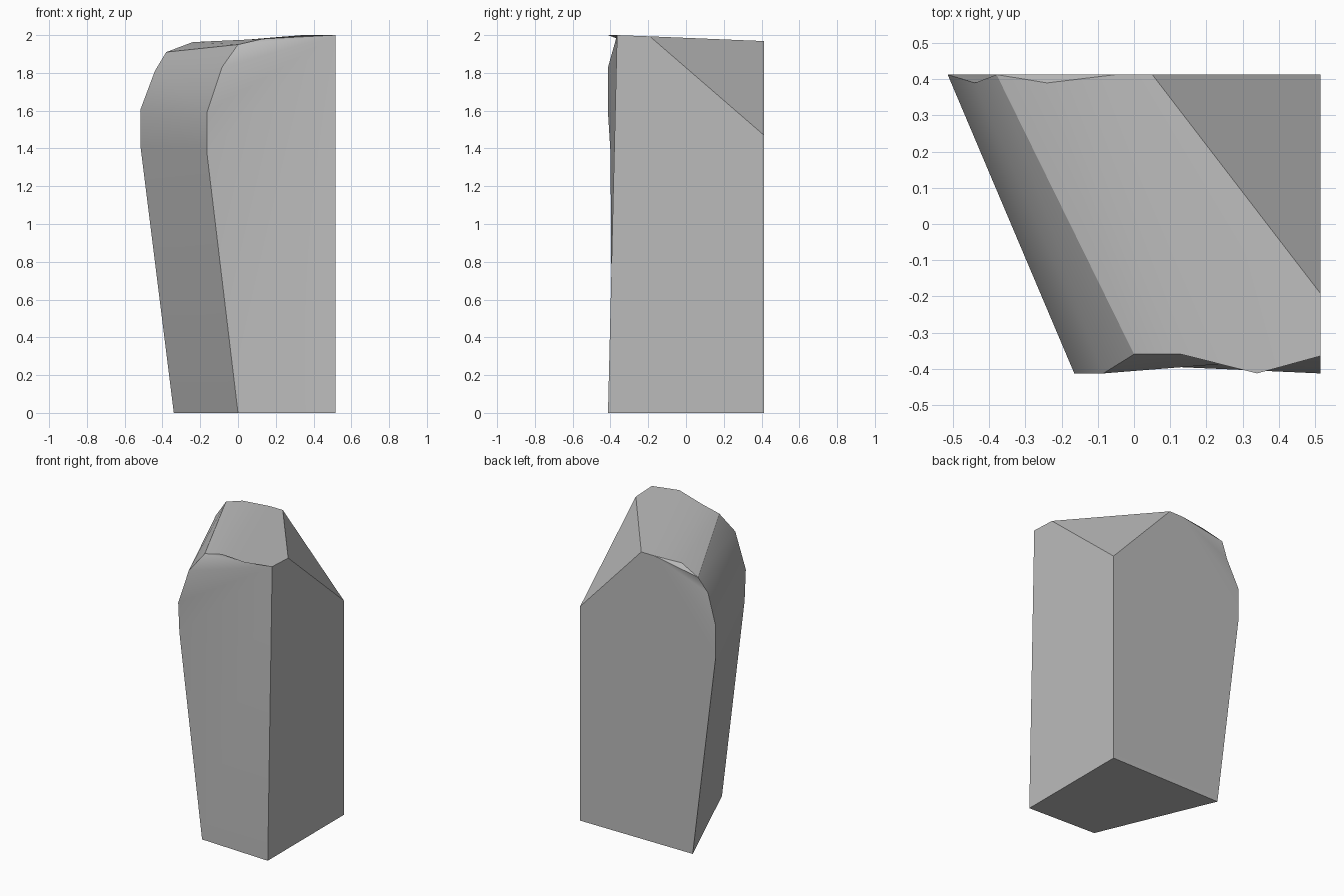
import bpy, bmesh, math
from mathutils import Vector

cube = bpy.data.objects.get("Cube")
if cube:
    bpy.data.objects.remove(cube, do_unlink=True)

# Stone colour
stone = bpy.data.materials.new("stone grey")
stone.use_nodes = True
grey = (0.5, 0.5, 0.5, 1)
stone.diffuse_color = grey
bsdf = stone.node_tree.nodes["Principled BSDF"]
bsdf.inputs["Base Color"].default_value = grey
bsdf.inputs["Roughness"].default_value = 0.9

# Matching outlines, from the lower left corner over the rounded top to the lower right
FRONT = [(0, -.39, 0), (-.165, -.40, 1.38), (-.165, -.413, 1.59), (-.085, -.413, 1.83),
         (0, -.36, 1.95), (.13, -.36, 1.98), (.34, -.413, 2.0), (.515, -.365, 2.0),
         (.515, -.413, 0)]
BACK = [(-.34, .413, 0), (-.515, .413, 1.40), (-.515, .413, 1.61), (-.44, .39, 1.81),
        (-.38, .413, 1.91), (-.24, .39, 1.963), (-.05, .413, 1.968), (.515, .413, 1.97),
        (.515, .413, 0)]

bm = bmesh.new()
front = [bm.verts.new(p) for p in FRONT]
back = [bm.verts.new(p) for p in BACK]
n = len(front)


def fan(ring, hub):
    """Close a chipped end with triangles meeting at one rim point."""
    for i in range(1, n - 1):
        bm.faces.new((ring[hub], ring[(hub + i) % n], ring[(hub + i + 1) % n]))


# Sides, top and base
for i in range(n):
    j = (i + 1) % n
    bm.faces.new((front[i], front[j], back[j], back[i]))
fan(front, 7)
fan(back, 6)
bmesh.ops.recalc_face_normals(bm, faces=bm.faces[:])

# Broken-off rear corner
a, b, c = Vector((.05, .413, 1.969)), Vector((.515, -.19, 1.992)), Vector((.515, .413, 1.47))
normal = (b - a).cross(c - a)
if normal.z < 0:
    normal.negate()
cut = bmesh.ops.bisect_plane(bm, geom=bm.verts[:] + bm.edges[:] + bm.faces[:],
                             plane_co=a, plane_no=normal, clear_outer=True)
rim = [e for e in cut["geom_cut"] if isinstance(e, bmesh.types.BMEdge)]
bmesh.ops.contextual_create(bm, geom=rim)
bmesh.ops.recalc_face_normals(bm, faces=bm.faces[:])

mesh = bpy.data.meshes.new("stone_pillar")
bm.to_mesh(mesh)
bm.free()
mesh.materials.append(stone)
pillar = bpy.data.objects.new("stone_pillar", mesh)
bpy.context.collection.objects.link(pillar)

# Soft top bends, crisp rims
bpy.ops.object.select_all(action="DESELECT")
pillar.select_set(True)
bpy.context.view_layer.objects.active = pillar
bpy.ops.object.shade_smooth_by_angle(angle=math.radians(30))
